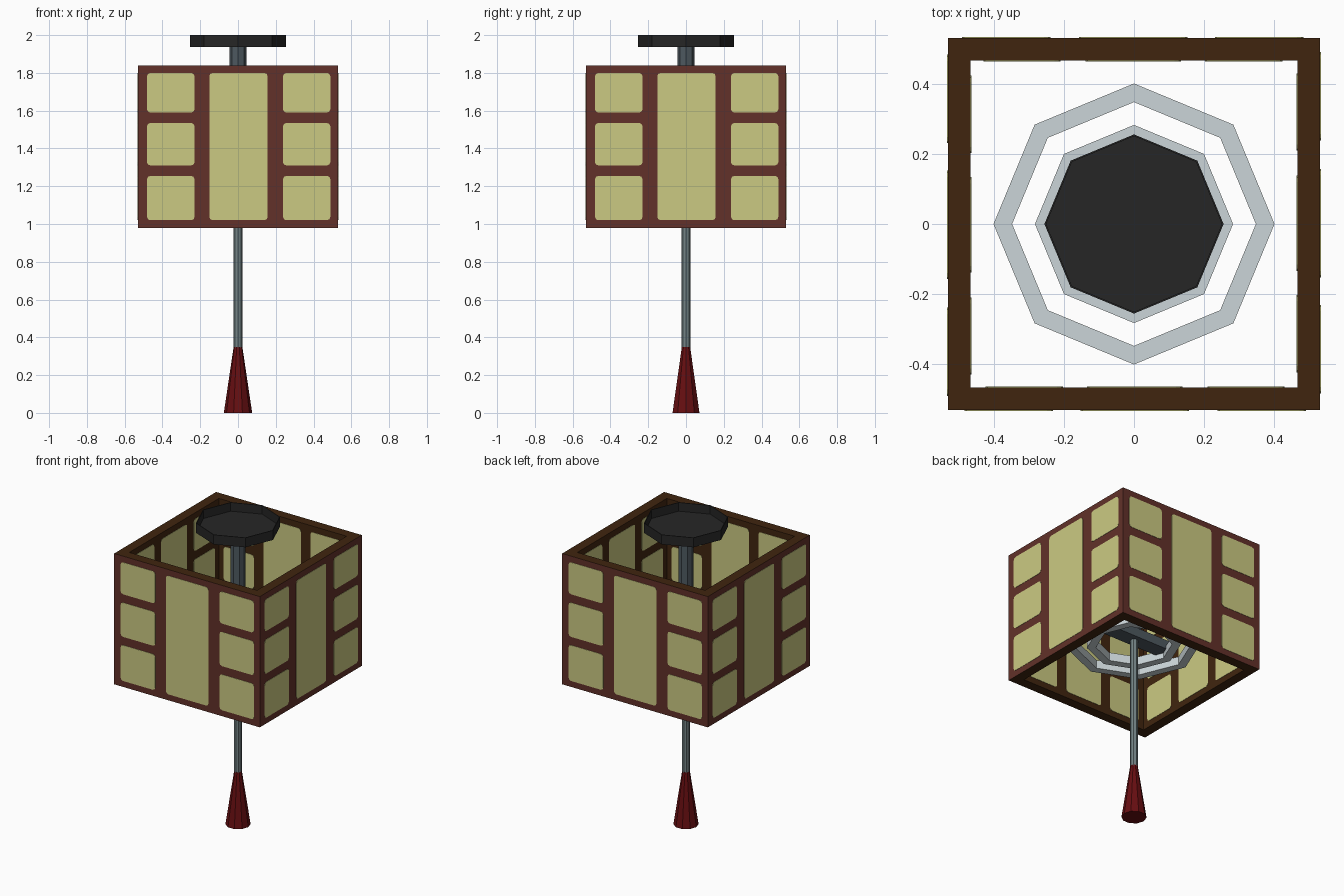
import bpy, bmesh, math
from mathutils import Matrix

if "Cube" in bpy.data.objects:
    bpy.data.objects.remove(bpy.data.objects["Cube"])


def mat(name, r, g, b):
    lin = lambda c: c / 255 / 12.92 if c < 10 else ((c / 255 + 0.055) / 1.055) ** 2.4
    m = bpy.data.materials.new(name)
    m.diffuse_color = (lin(r), lin(g), lin(b), 1)
    m.use_nodes = True
    m.node_tree.nodes["Principled BSDF"].inputs["Base Color"].default_value = m.diffuse_color
    return m


RED_WOOD = mat("red_brown_wood", 98, 49, 41)
DARK_WOOD = mat("dark_brown_wood", 64, 37, 15)
PAPER = mat("cream_paper", 203, 202, 130)
TUBE = mat("pale_grey_tube", 203, 213, 216)
BLACK = mat("black_plastic", 38, 38, 38)
STEEL = mat("dark_steel", 78, 89, 96)
CORD = mat("grey_cord", 116, 132, 134)
MAROON = mat("maroon_handle", 102, 14, 17)


def finish(name, bm, *mats):
    bmesh.ops.recalc_face_normals(bm, faces=bm.faces)
    me = bpy.data.meshes.new(name)
    bm.to_mesh(me)
    bm.free()
    for m in mats:
        me.materials.append(m)
    ob = bpy.data.objects.new(name, me)
    bpy.context.collection.objects.link(ob)
    return ob


def lathe(bm, profile, n, start=0.0, closed=True):
    """Sweep (radius, z) points round the z axis in n flat sides."""
    rings = [[bm.verts.new((r * math.cos(start + 2 * math.pi * i / n),
                            r * math.sin(start + 2 * math.pi * i / n), z))
              for i in range(n)] for r, z in profile]
    pairs = list(zip(rings, rings[1:] + rings[:1])) if closed else list(zip(rings, rings[1:]))
    for a, b in pairs:
        for i in range(n):
            j = (i + 1) % n
            bm.faces.new((a[i], a[j], b[j], b[i]))
    return rings


def rod(name, profile, n, m):
    """Solid turned part with flat end caps."""
    bm = bmesh.new()
    rings = lathe(bm, profile, n, closed=False)
    bm.faces.new(rings[0])
    bm.faces.new(rings[-1])
    return finish(name, bm, m)


# Square shade frame: open at top and bottom, red wood outside, dark elsewhere
OUT, INN, Z0, Z1 = 0.53, 0.465, 0.98, 1.84
bm = bmesh.new()
q = math.sqrt(2)
lathe(bm, [(OUT * q, Z0), (OUT * q, Z1), (INN * q, Z1), (INN * q, Z0)], 4, math.pi / 4)
for f in bm.faces:
    c = f.calc_center_median()
    f.material_index = 0 if max(abs(c.x), abs(c.y)) > OUT - 0.001 else 1
finish("shade_frame", bm, RED_WOOD, DARK_WOOD)


# Paper panels: a tall one between two columns of three, as thin plates
def plate(bm, x0, x1, z0, z1, y0, y1, r=0.018):
    pts = []
    for cx, cz, a0 in ((x1 - r, z1 - r, 0), (x0 + r, z1 - r, 90),
                       (x0 + r, z0 + r, 180), (x1 - r, z0 + r, 270)):
        for k in range(3):
            a = math.radians(a0 + 45 * k)
            pts.append((cx + r * math.cos(a), cz + r * math.sin(a)))
    front, back = ([bm.verts.new((x, y, z)) for x, z in pts] for y in (y0, y1))
    bm.faces.new(front)
    bm.faces.new(back)
    for i in range(len(pts)):
        j = (i + 1) % len(pts)
        bm.faces.new((front[i], front[j], back[j], back[i]))


rows = [(1.02, 1.255), (1.31, 1.535), (1.59, 1.80)]
rects = [(-0.152, 0.157, 1.02, 1.80)]
rects += [(x0, x1, a, b) for x0, x1 in ((-0.482, -0.23), (0.238, 0.489)) for a, b in rows]

for side, turn in (("front", 0), ("right", 90), ("back", 180), ("left", 270)):
    for layer, scale, y0, y1 in (("outer", 1, -OUT - 0.002, -OUT + 0.003),
                                 ("inner", INN / OUT, -INN - 0.003, -INN + 0.002)):
        bm = bmesh.new()
        for x0, x1, a, b in rects:
            plate(bm, x0 * scale, x1 * scale, a, b, y0, y1)
        bmesh.ops.rotate(bm, verts=bm.verts, cent=(0, 0, 0),
                         matrix=Matrix.Rotation(math.radians(turn), 3, 'Z'))
        finish(f"{side}_{layer}_panels", bm, PAPER)

# Ring tubes: two concentric octagons
for name, r0, r1 in (("outer_ring_tube", 0.347, 0.40), ("inner_ring_tube", 0.228, 0.282)):
    bm = bmesh.new()
    lathe(bm, [(r1, 1.18), (r1, 1.235), (r0, 1.235), (r0, 1.18)], 8)
    finish(name, bm, TUBE)

# Ceiling dish: shallow octagonal cup, open at the top
rod("ceiling_dish", [(0.255, 1.937), (0.255, 2.0), (0.25, 2.0), (0.25, 1.943)], 8, BLACK)

# Stem, cross bar, pull cord and handle
rod("stem", [(0.045, 1.25), (0.045, 1.94)], 8, STEEL)

bm = bmesh.new()
bmesh.ops.create_cube(bm, size=1, matrix=Matrix.Translation((0, 0, 1.245))
                      @ Matrix.Diagonal((0.46, 0.10, 0.06, 1)))
finish("cross_bar", bm, STEEL)

rod("pull_cord", [(0.023, 0.34), (0.023, 1.23)], 8, CORD)
rod("pull_handle", [(0.075, 0.0), (0.023, 0.35)], 10, MAROON)
